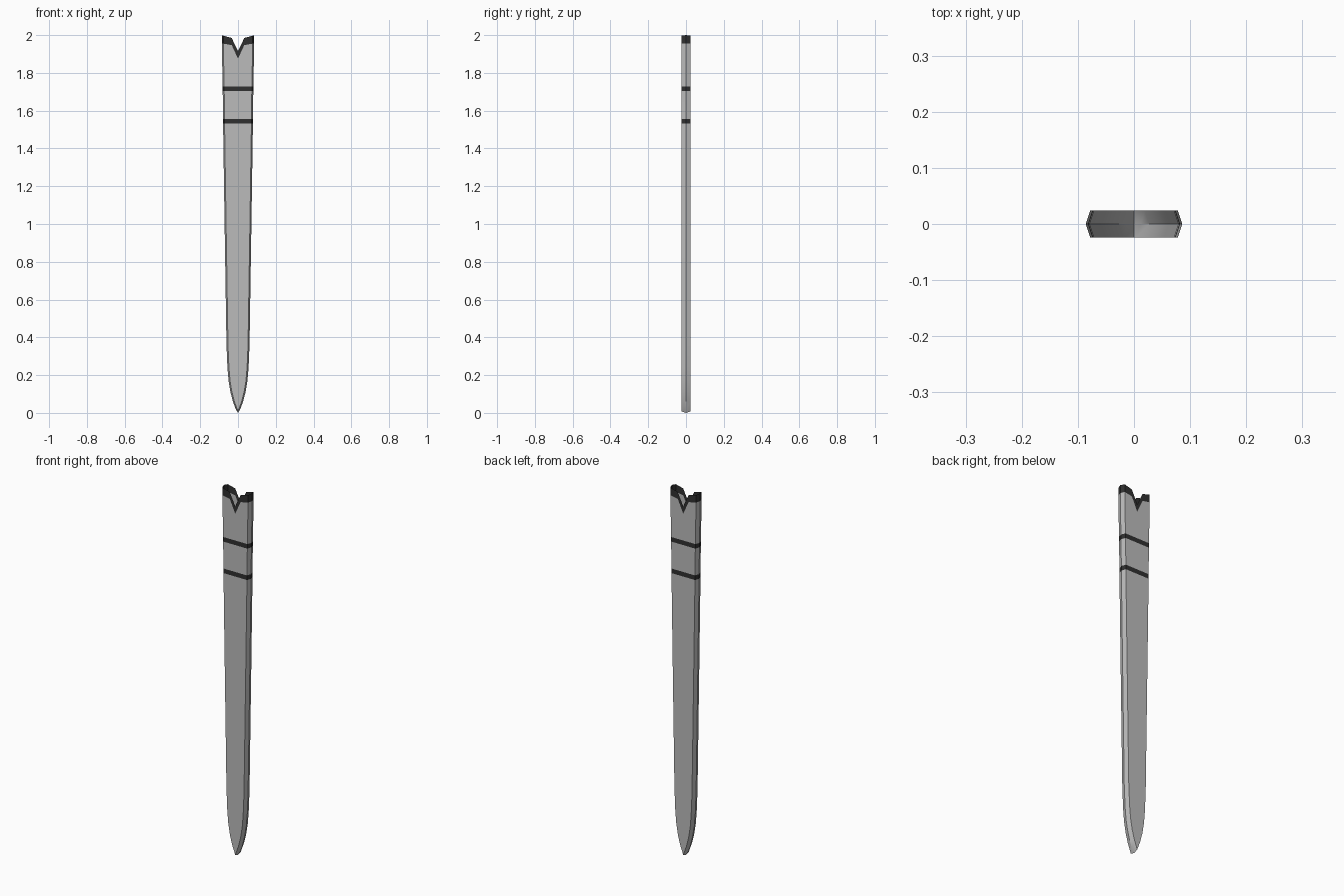
import bpy, bmesh

cube = bpy.data.objects.get("Cube")
if cube:
    bpy.data.objects.remove(cube)


def make_material(name, value):
    mat = bpy.data.materials.new(name)
    mat.use_nodes = True
    colour = (value, value, value, 1)
    mat.diffuse_color = colour
    mat.node_tree.nodes["Principled BSDF"].inputs["Base Color"].default_value = colour
    return mat


HALF_DEPTH, BEVEL = 0.024, 0.008

# Outline from tip to mouth: height, half width, dark band above this row
rows = [(0, 0, 0), (0.02, 0.012, 0), (0.06, 0.027, 0), (0.11, 0.040, 0),
        (0.17, 0.050, 0), (0.24, 0.056, 0), (0.36, 0.061, 0), (1.0, 0.071, 0),
        (1.531, 0.079, 1), (1.556, 0.079, 0), (1.703, 0.081, 1), (1.728, 0.082, 0)]

# Notched mouth: heights at centre, notch shoulder, corner and side ridge
rim_low = (1.875, 1.947, 1.955, 1.957)
rim_high = (1.915, 1.985, 1.997, 2.0)


def section(half, heights):
    """One ring around the sheath: flat front and back, ridged sides."""
    flat = max(half - BEVEL, 0)
    quarter = [(0, -HALF_DEPTH, heights[0]), (flat * 0.43, -HALF_DEPTH, heights[1]),
               (flat, -HALF_DEPTH, heights[2]), (half, 0, heights[3])]
    right = quarter + [(x, -y, z) for x, y, z in quarter[-2::-1]]
    return right + [(-x, y, z) for x, y, z in right[-2:0:-1]]


rings = [(section(w, [z + 0.008 * (w == 0)] * 3 + [z]), dark) for z, w, dark in rows]
rings += [(section(0.085, rim_low), 1), (section(0.086, rim_high), 0)]

# Open-topped shell skinned between the rings
bm = bmesh.new()
loops = [[bm.verts.new(p) for p in ring] for ring, dark in rings]
for i, (low, high) in enumerate(zip(loops, loops[1:])):
    for j in range(len(low)):
        k = (j + 1) % len(low)
        face = bm.faces.new((low[j], low[k], high[k], high[j]))
        face.material_index = rings[i][1]
bmesh.ops.remove_doubles(bm, verts=bm.verts, dist=0.0001)
bmesh.ops.recalc_face_normals(bm, faces=bm.faces)

mesh = bpy.data.meshes.new("sheath")
bm.to_mesh(mesh)
bm.free()
mesh.materials.append(make_material("light grey", 0.5))
mesh.materials.append(make_material("charcoal", 0.03))
sheath = bpy.data.objects.new("sheath", mesh)
bpy.context.collection.objects.link(sheath)

bpy.context.view_layer.objects.active = sheath
sheath.select_set(True)
bpy.ops.object.shade_smooth_by_angle()
